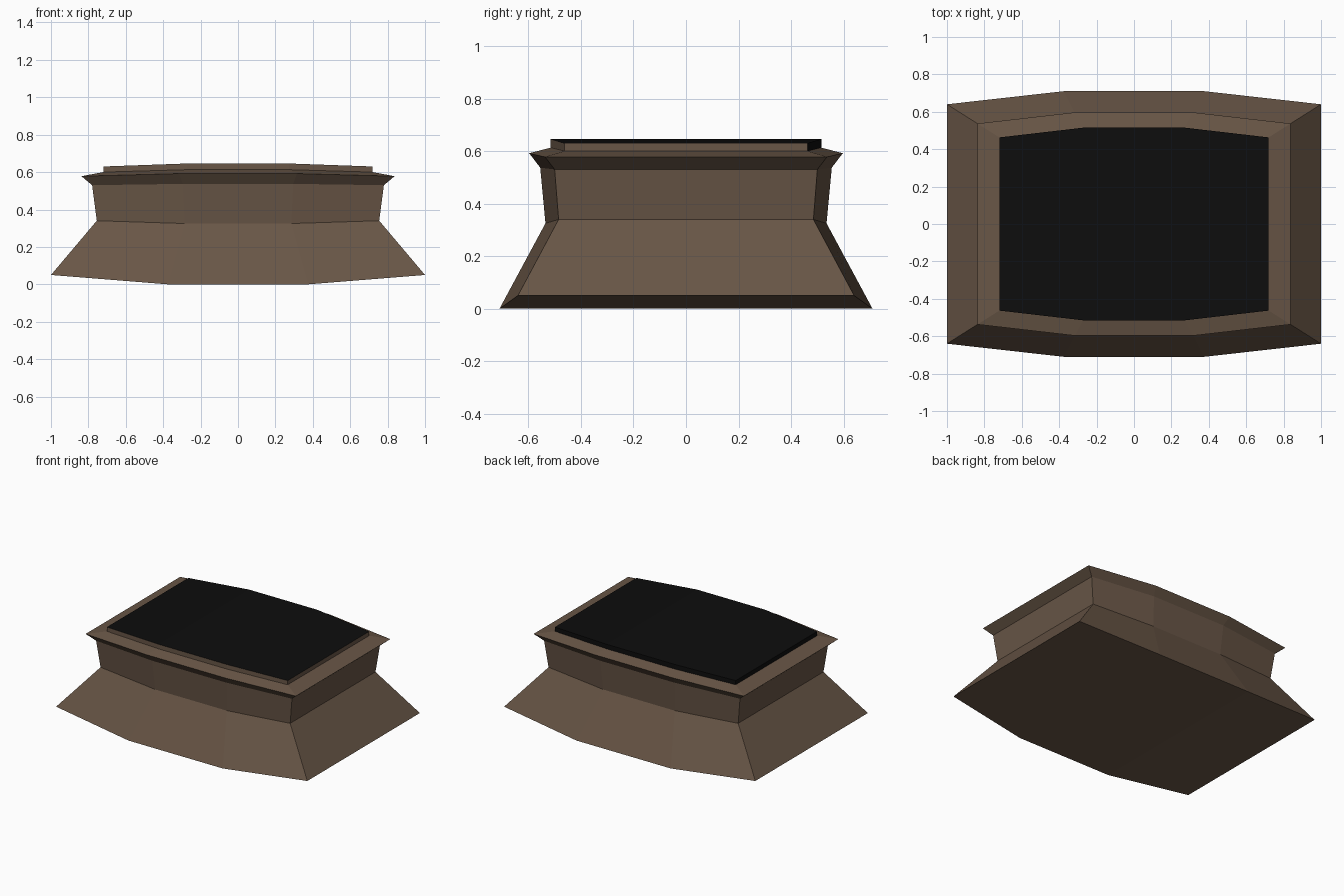
import bpy

if "Cube" in bpy.data.objects:
    bpy.data.objects.remove(bpy.data.objects["Cube"])


def material(name, color):
    m = bpy.data.materials.new(name)
    m.diffuse_color = (*color, 1)
    m.use_nodes = True
    m.node_tree.nodes["Principled BSDF"].inputs["Base Color"].default_value = m.diffuse_color
    return m


brown = material("brown", (0.14, 0.093, 0.062))
black = material("black", (0.004, 0.004, 0.004))


def ring(xc, yc, zc, xm, ym, zm):
    """Eight-sided bowed outline: corner point and mid point, mirrored in x and y."""
    quarter = [(-xc, -yc, zc), (-xm, -ym, zm)]
    front = quarter + [(-x, y, z) for x, y, z in reversed(quarter)]
    return front + [(x, -y, z) for x, y, z in reversed(front)]


def loft(name, rings, mats, bottom=True, top=True):
    """Stack rings into a flat-faced shell, capped with three strips."""
    verts = [v for r in rings for v in r]
    faces = []
    for k in range(len(rings) - 1):
        a = 8 * k
        for i in range(8):
            j = (i + 1) % 8
            faces.append((a + i, a + j, a + 8 + j, a + 8 + i))
    cap = [(0, 1, 6, 7), (1, 2, 5, 6), (2, 3, 4, 5)]
    if bottom:
        faces += [tuple(reversed(f)) for f in cap]
    if top:
        t = 8 * (len(rings) - 1)
        faces += [tuple(t + i for i in f) for f in cap]
    me = bpy.data.meshes.new(name)
    me.from_pydata(verts, [], faces)
    me.update()
    ob = bpy.data.objects.new(name, me)
    bpy.context.collection.objects.link(ob)
    for m in mats:
        me.materials.append(m)
    return ob


# Flared base, waist and overhanging rim, open under the pad
loft("plinth_body", [
    ring(1.00, 0.64, 0.05, 0.375, 0.71, 0.00),
    ring(0.755, 0.485, 0.34, 0.285, 0.535, 0.325),
    ring(0.78, 0.50, 0.53, 0.295, 0.555, 0.537),
    ring(0.837, 0.537, 0.578, 0.315, 0.597, 0.592),
    ring(0.72, 0.463, 0.60, 0.272, 0.515, 0.613),
], [brown], top=False)

# Thin bowed pad: black top, back and left, brown front and right
pad = loft("top_pad", [
    ring(0.72, 0.463, 0.60, 0.272, 0.515, 0.613),
    ring(0.72, 0.463, 0.63, 0.272, 0.515, 0.646),
], [brown, black], bottom=False)
for p in pad.data.polygons:
    n = p.normal
    p.material_index = int(n.z > 0.5 or n.y > 0.5 or n.x < -0.5)
